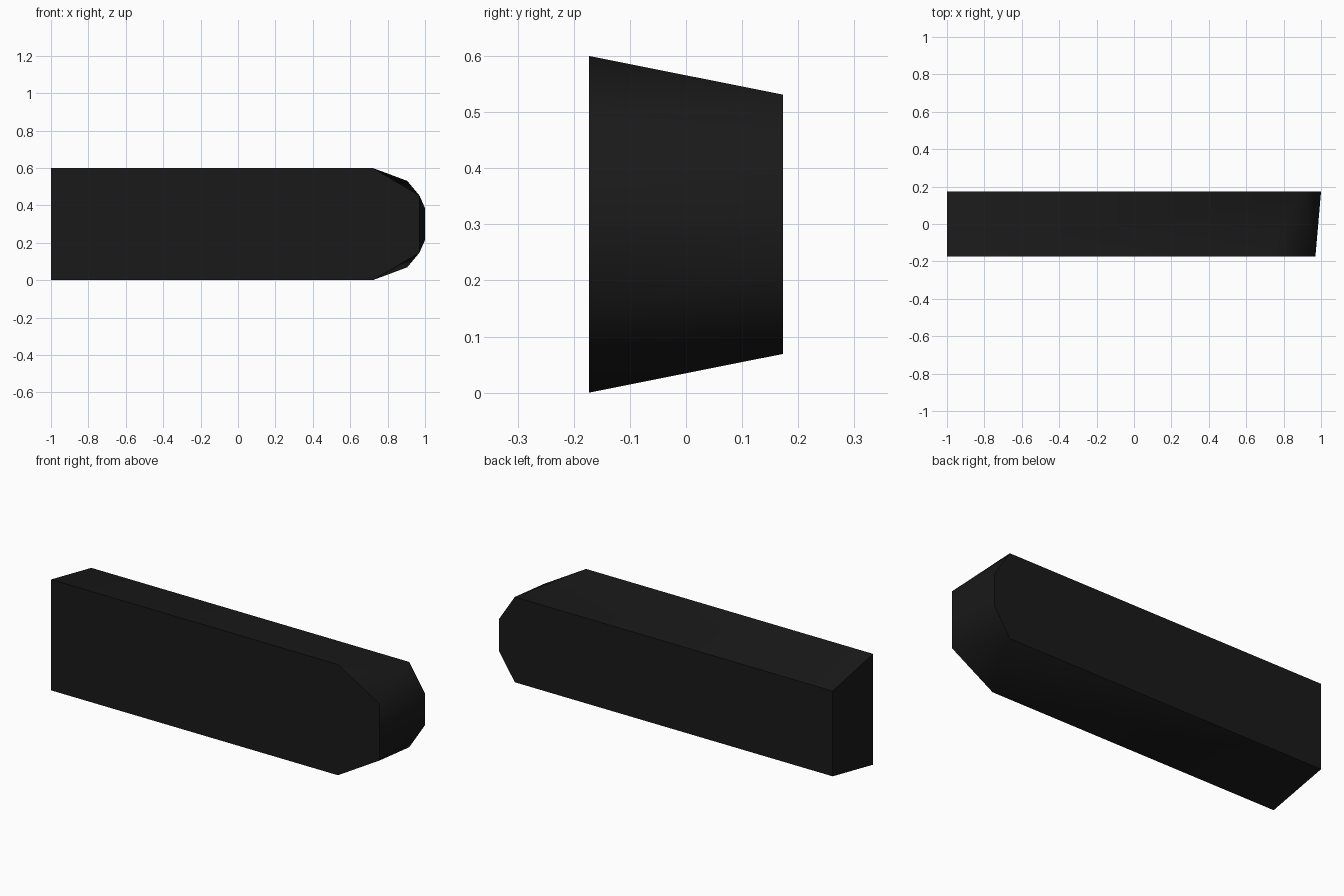
import bpy, bmesh, math

if "Cube" in bpy.data.objects:
    bpy.data.objects.remove(bpy.data.objects["Cube"])

# half outlines (x, height above centre line) of the front and back faces
Z_MID, Y = 0.30, 0.173
front_half = [(-1, 0.30), (0.72, 0.30), (0.97, 0.153)]
back_half = [(-1, 0.231), (0.905, 0.231), (1.0, 0.085)]


def outline(bm, half, y):
    """Mirror a half outline about the centre line."""
    top = [bm.verts.new((x, y, Z_MID + h)) for x, h in half]
    low = [bm.verts.new((x, y, Z_MID - h)) for x, h in reversed(half)]
    return top + low


bm = bmesh.new()
f = outline(bm, front_half, -Y)
b = outline(bm, back_half, Y)
n = len(f)
bm.faces.new(f)
bm.faces.new(b[::-1])
for i in range(n):
    j = (i + 1) % n
    if i == 1:      # upper nose chamfer, folded convexly
        bm.faces.new((f[i], b[i], f[j]))
        bm.faces.new((f[j], b[i], b[j]))
    elif i == 3:    # lower nose chamfer
        bm.faces.new((f[i], b[j], f[j]))
        bm.faces.new((f[i], b[i], b[j]))
    else:
        bm.faces.new((f[i], b[i], b[j], f[j]))
bmesh.ops.recalc_face_normals(bm, faces=bm.faces)
mesh = bpy.data.meshes.new("tapered_bar")
bm.to_mesh(mesh)
bm.free()

bar = bpy.data.objects.new("tapered_bar", mesh)
bpy.context.collection.objects.link(bar)

# near-black finish
mat = bpy.data.materials.new("black")
mat.diffuse_color = (0.01, 0.01, 0.01, 1)
mat.use_nodes = True
mat.node_tree.nodes["Principled BSDF"].inputs["Base Color"].default_value = mat.diffuse_color
mesh.materials.append(mat)

# blend the nose facets, keep the long edges crisp
bpy.context.view_layer.objects.active = bar
bar.select_set(True)
bpy.ops.object.shade_smooth_by_angle(angle=math.radians(50))
